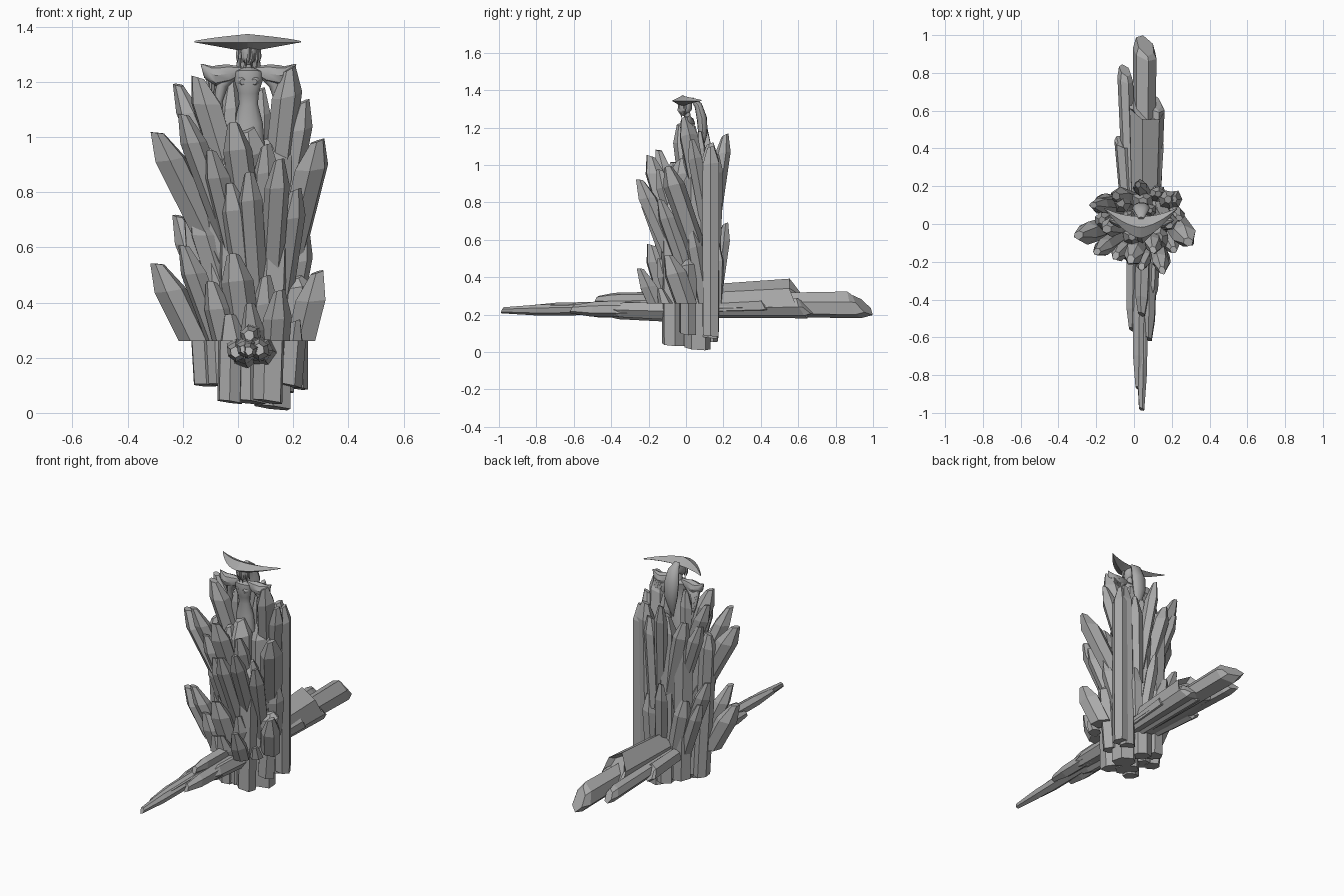
import bpy, bmesh, math, random
from mathutils import Vector

random.seed(4)
old = bpy.data.objects.get("Cube")
if old:
    bpy.data.objects.remove(old)

stone = bpy.data.materials.new("grey_stone")
stone.use_nodes = True
GREY = (0.4, 0.4, 0.4, 1)
stone.diffuse_color = GREY
stone.node_tree.nodes["Principled BSDF"].inputs["Base Color"].default_value = GREY


def loft(name, rings, smooth=False, floor=None):
    """Skin a list of equal rings, cap the ends, optionally cut flat at a height."""
    bm = bmesh.new()
    rows = [[bm.verts.new(p) for p in ring] for ring in rings]
    count = len(rows[0])
    for low, high in zip(rows, rows[1:]):
        for i in range(count):
            j = (i + 1) % count
            bm.faces.new((low[i], low[j], high[j], high[i]))
    bm.faces.new(rows[0][::-1])
    bm.faces.new(rows[-1])
    if floor is not None:
        bmesh.ops.bisect_plane(bm, geom=bm.verts[:] + bm.edges[:] + bm.faces[:],
                               plane_co=(0, 0, floor), plane_no=(0, 0, 1), clear_inner=True)
        bmesh.ops.holes_fill(bm, edges=[e for e in bm.edges if e.is_boundary])
    bmesh.ops.recalc_face_normals(bm, faces=bm.faces[:])
    mesh = bpy.data.meshes.new(name)
    bm.to_mesh(mesh)
    bm.free()
    mesh.materials.append(stone)
    obj = bpy.data.objects.new(name, mesh)
    bpy.context.collection.objects.link(obj)
    if smooth:
        bpy.ops.object.select_all(action="DESELECT")
        obj.select_set(True)
        bpy.context.view_layer.objects.active = obj
        bpy.ops.object.shade_smooth_by_angle(angle=math.radians(40))
    return obj


def crystal(name, base, tip, radius, bevel, point=0.2, root=0.9, end=0.4, floor=None):
    """Six-sided irregular shard; its cut end reaches furthest towards the bevel direction."""
    base, tip, bevel = Vector(base), Vector(tip), Vector(bevel)
    axis = tip - base
    way = axis.normalized()
    turn = axis.to_track_quat("Z", "Y")
    phase = random.uniform(0, math.pi)
    spread = [random.uniform(0.88, 1.12) for _ in range(6)]
    reach = radius * end * bevel.length
    rings = []
    for along, size, lean in ((0, root, -0.3), (1 - point, 1, 0.5), (1, end, 1)):
        ring = []
        for i in range(6):
            a = phase + i * math.pi / 3
            out = turn @ Vector((math.cos(a), math.sin(a), 0)) * radius * size * spread[i]
            shift = out.dot(bevel) * lean - (reach if along == 1 else 0)
            ring.append(base + axis * along + out + way * shift)
        rings.append(ring)
    return loft(name, rings, floor=floor)


def tube(name, path, radii, sides=10, flat=1.0):
    """Smooth round limb along a path; flat squeezes its depth."""
    path = [Vector(p) for p in path]
    rings = []
    for i, (p, r) in enumerate(zip(path, radii)):
        way = path[min(i + 1, len(path) - 1)] - path[max(i - 1, 0)]
        side = way.cross(Vector((0, 1, 0))).normalized()
        depth = way.cross(side).normalized()
        angles = [math.tau * k / sides for k in range(sides)]
        rings.append([p + side * r * math.cos(a) + depth * r * flat * math.sin(a) for a in angles])
    return loft(name, rings, smooth=True)


# Flaring shards: tip x, y, z and radius, repeated in an upper and a lower tier
shards = [
    (-.3, -.06, 1.03, .06), (-.22, .1, 1.2, .045), (-.15, -.03, 1.23, .054),
    (-.2, -.15, 1.09, .044), (-.02, -.19, 1.06, .055), (.04, -.23, .88, .044),
    (.15, -.25, .93, .05), (.29, -.1, 1, .06), (.24, .03, 1.14, .045),
    (.185, -.01, 1.26, .055), (.1, -.14, .98, .047), (.02, .21, 1.17, .038),
    (-.1, .15, 1.08, .052), (.13, .16, 1.06, .045), (-.1, -.17, .96, .05),
    (-.19, .13, 1.07, .043), (.21, -.14, .82, .044), (-.03, -.17, .84, .055),
]
for tier, drop, floor in (("upper", 0, None), ("lower", .475, .26)):
    for x, y, z, r in shards:
        top = z - drop
        swirl = max(x, 0) * .3
        crystal(tier + "_shard", (x * .32 + .065, y * .4 + .045 + swirl, top - .55), (x, y, top), r,
                Vector((x, y, 0)).normalized() * .7, floor=floor)

# Tall core pillars: x, y, radius, bottom, top, sideways lean
pillars = [
    (.21, .13, .048, .09, 1.1, 0), (.12, .06, .075, .02, 1.02, 0), (-.03, -.07, .05, .04, 1, .02),
    (-.12, .02, .05, .1, .98, -.05), (.05, .12, .06, .06, 1.08, 0), (-.05, .11, .055, .1, 1.04, -.02),
    (.11, -.07, .06, .04, .82, .02), (.16, .13, .05, .08, 1.12, .02), (.03, -.02, .075, .04, 1.04, 0),
    (-.06, 0, .06, .1, 1, -.04), (.18, .01, .05, .1, .5, .03), (-.04, .04, .036, .2, 1.21, .015),
    (.1, .07, .034, .2, 1.18, -.015),
]
for x, y, r, low, high, lean in pillars:
    crystal("core_pillar", (x, y, low), (x + lean, y, high), r, (.4, .3, 0), point=.1, root=.95)

# Horizontal shards through the base: x, tip y, tip z, radius, start z
beams = [
    (.06, 1, .25, .068, .25), (-.05, .85, .25, .045, .25), (.06, .67, .285, .1, .265),
    (.11, .69, .24, .05, .23), (.12, .47, .26, .046, .24), (-.06, .47, .25, .046, .25),
]
for x, y, z, r, start in beams:
    crystal("rear_beam", (x + (.05 - x) * .3, 0, start), (x, y, z), r, (-.6, 0, -.9),
            point=.1, root=.8, end=.75)
lances = [
    (.04, -.99, .225, .03, .24), (.025, -.88, .23, .034, .24), (.075, -.62, .23, .037, .23),
    (-.01, -.57, .22, .036, .23), (.04, -.49, .28, .036, .28), (.08, -.42, .23, .042, .22),
    (.02, -.44, .22, .042, .21),
]
for x, y, z, r, start in lances:
    crystal("front_lance", (x + .01, 0, start), (x, y, z), r, (.3, 0, -.5), point=.2, root=1.25, end=.55)

# Figure: torso, neck and head
MID = .038
tube("torso", [(MID, .02, .95), (MID, .015, 1.05), (MID, .01, 1.12), (MID, .005, 1.16),
               (MID, 0, 1.2), (MID, .005, 1.235), (MID, .01, 1.25)],
     [.06, .052, .034, .038, .05, .052, .02], sides=14, flat=.65)
tube("neck", [(MID, .01, 1.23), (MID, .005, 1.3)], [.018, .016])
tube("head", [(MID, -.01, 1.262), (MID, -.01, 1.28), (MID, -.003, 1.305), (MID, 0, 1.34)],
     [.008, .024, .033, .03], sides=12, flat=1.1)

# Broad crescent hat, lofted from tip to tip
rings = []
for k in range(-10, 11):
    t = k / 10
    x = .035 + .193 * t
    front, back = -.075 + .155 * abs(t) ** 1.6, .04 + .045 * t * t
    fall = max(1 - abs(t), .02)
    mid = (front + back) / 2
    rings.append([(x, front, 1.343), (x, mid, 1.346 + .027 * fall ** .7),
                  (x, back, 1.345), (x, mid, 1.343 - .035 * fall)])
loft("crescent_hat", rings)

# Long pod of hair down the back, and short locks around the face
tube("back_hair", [(MID, .03, 1.355), (MID, .065, 1.32), (MID, .085, 1.25),
                   (MID, .09, 1.17), (MID, .08, 1.09), (MID, .07, 1.04)],
     [.015, .035, .046, .042, .02, .003], sides=12, flat=.6)
for k in range(-4, 5):
    x = MID + k * .009
    tube("hair_lock", [(x, -.035 + abs(k) * .008, 1.335), (x + k * .001, -.038 + abs(k) * .008, 1.29),
                       (x + k * .001, -.03 + abs(k) * .008, 1.25 if k % 2 else 1.27)],
         [.008, .007, .001], sides=5)

# Mirrored chest, winged shoulder plates, arms and ribbed sleeves
for s in (-1, 1):
    def at(x, y, z):
        return (MID + s * x, y, z)

    tube("bust", [at(.02, .01, 1.205), at(.021, -.015, 1.203), at(.021, -.03, 1.2)], [.027, .023, .01])
    tube("shoulder_plate", [at(.02, .01, 1.243), at(.07, .01, 1.23), at(.115, .015, 1.222), at(.145, .018, 1.235),
                            at(.172, .02, 1.264)],
         [.012, .034, .038, .026, .002], sides=8, flat=.9)
    tube("upper_arm", [at(.06, .01, 1.23), at(.095, .02, 1.19), at(.11, .025, 1.13), at(.1, .03, 1.04)],
         [.024, .022, .016, .012])
    for k in range(5):
        out = .012 * k
        tube("sleeve_rib", [at(.06 + out, .02, 1.225), at(.1 + out, .035, 1.2 + out / 3),
                            at(.118 + out / 2, .05, 1.15), at(.115 + out / 3, .055, 1.09)],
             [.006, .01, .008, .001], sides=5)
